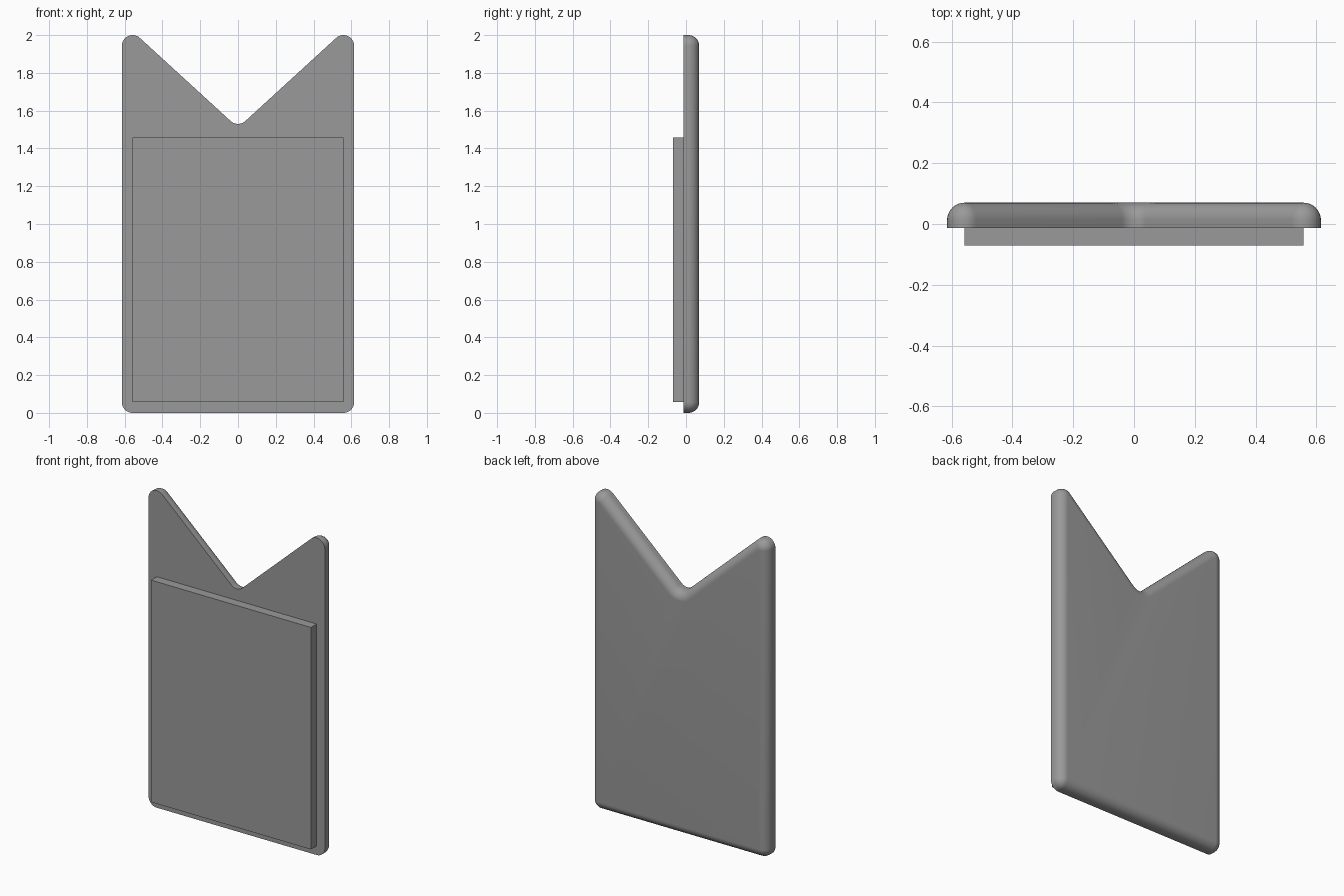
import bpy, bmesh, math

if "Cube" in bpy.data.objects:
    bpy.data.objects.remove(bpy.data.objects["Cube"])

R = 0.057              # corner and edge radius
HALF_W = 0.615
FRONT, BACK = -0.013, 0.07
NOTCH_Z = 1.53
SLOPE = math.radians(42.4)
STEPS = 12

grey = bpy.data.materials.new("grey")
grey.diffuse_color = (0.32, 0.32, 0.32, 1)
grey.use_nodes = True
grey.node_tree.nodes["Principled BSDF"].inputs["Base Color"].default_value = grey.diffuse_color


def finish(bm, name):
    bmesh.ops.remove_doubles(bm, verts=bm.verts, dist=1e-5)
    bmesh.ops.recalc_face_normals(bm, faces=bm.faces)
    mesh = bpy.data.meshes.new(name)
    bm.to_mesh(mesh)
    bm.free()
    mesh.materials.append(grey)
    obj = bpy.data.objects.new(name, mesh)
    bpy.context.collection.objects.link(obj)
    return obj


def arc(cx, cz, r, a0, a1):
    return [(cx + r * math.cos(a0 + (a1 - a0) * i / STEPS),
             cz + r * math.sin(a0 + (a1 - a0) * i / STEPS)) for i in range(STEPS + 1)]


def outline(d):
    """Notched outline moved inward by d; the notch fillet grows as corners shrink."""
    c, q = HALF_W - R, math.pi / 2
    r = R - d
    pts = arc(c, R, r, -q, 0)
    pts += arc(c, 2 - R, r, 0, q + SLOPE)
    pts += arc(0, NOTCH_Z + R, R + d, -q + SLOPE, -q - SLOPE)
    pts += arc(-c, 2 - R, r, q - SLOPE, 2 * q)
    pts += arc(-c, R, r, 2 * q, 3 * q)
    return pts


# Notched slab: flat front, quarter-round back edge
bm = bmesh.new()
layers = [(0, FRONT)]
for i in range(STEPS + 1):
    t = math.pi / 2 * i / STEPS
    layers.append((R * (1 - math.cos(t)), BACK - R + R * math.sin(t)))
rings = [[bm.verts.new((x, y, z)) for x, z in outline(d)] for d, y in layers]
n = len(rings[0])
for a, b in zip(rings, rings[1:]):
    for i in range(n):
        j = (i + 1) % n
        bm.faces.new((a[i], a[j], b[j], b[i]))
bm.faces.new(rings[0])
bm.faces.new(rings[-1])
slab = finish(bm, "notched_slab")
bpy.context.view_layer.objects.active = slab
slab.select_set(True)
bpy.ops.object.shade_smooth_by_angle(angle=math.radians(30))

# Raised rectangular front panel
bm = bmesh.new()
bmesh.ops.create_cube(bm, size=1)
for v in bm.verts:
    v.co = (v.co.x * 1.116, -0.0415 + v.co.y * 0.057, 0.757 + v.co.z * 1.4)
finish(bm, "front_panel")
